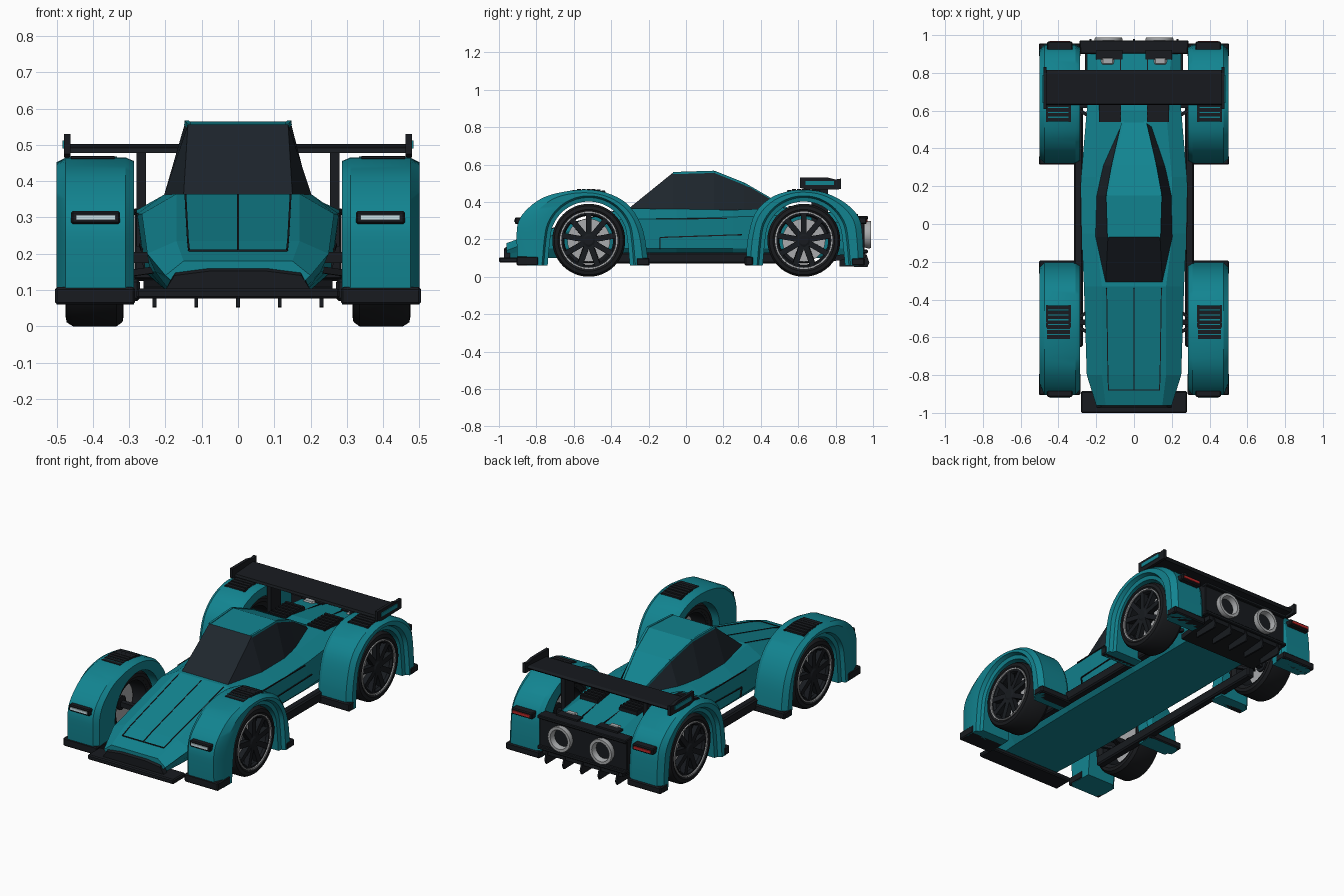
import bpy, bmesh
from math import sin, cos, pi, radians
from mathutils import Vector, Matrix

if "Cube" in bpy.data.objects:
    bpy.data.objects.remove(bpy.data.objects["Cube"])


def mat(name, r, g, b):
    m = bpy.data.materials.new(name)
    m.diffuse_color = (r, g, b, 1)
    m.use_nodes = True
    m.node_tree.nodes["Principled BSDF"].inputs["Base Color"].default_value = m.diffuse_color
    return m


TEAL = mat("teal_paint", 0.006, 0.23, 0.28)
BLACK = mat("black_trim", 0.009, 0.011, 0.014)
GLASS = mat("dark_glass", 0.013, 0.019, 0.026)
RUBBER = mat("rubber", 0.01, 0.011, 0.013)
SILVER = mat("silver", 0.4, 0.41, 0.42)
WHITE = mat("lamp_white", 0.6, 0.75, 0.8)
RED = mat("lamp_red", 0.5, 0.02, 0.02)


def finish(bm, name, *mats, mirror=False, smooth=None, bevel=0):
    bmesh.ops.recalc_face_normals(bm, faces=bm.faces)
    me = bpy.data.meshes.new(name)
    bm.to_mesh(me)
    bm.free()
    for m in mats:
        me.materials.append(m)
    if smooth:
        me.shade_smooth()
        me.set_sharp_from_angle(angle=radians(smooth))
    ob = bpy.data.objects.new(name, me)
    bpy.context.collection.objects.link(ob)
    if bevel:
        b = ob.modifiers.new("bevel", 'BEVEL')
        b.width, b.segments = bevel, 1
    if mirror:
        ob.modifiers.new("mirror", 'MIRROR').use_mirror_merge = False


def add_box(bm, x0, x1, y0, y1, z0, z1):
    m = Matrix.Translation(((x0 + x1) / 2, (y0 + y1) / 2, (z0 + z1) / 2)) @ Matrix.Diagonal((x1 - x0, y1 - y0, z1 - z0, 1))
    bmesh.ops.create_cube(bm, size=1, matrix=m)


def add_bar(bm, p, q, w, d=None):
    p, q = Vector(p), Vector(q)
    m = Matrix.Translation((p + q) / 2) @ (q - p).to_track_quat('Z', 'Y').to_matrix().to_4x4()
    bmesh.ops.create_cube(bm, size=1, matrix=m @ Matrix.Diagonal((w, d or w, (q - p).length, 1)))


def add_loft(bm, rings, caps=True):
    vs = [[bm.verts.new(p) for p in r] for r in rings]
    n = len(vs[0])
    for a, b in zip(vs, vs[1:]):
        for i in range(n):
            bm.faces.new((a[i], a[(i + 1) % n], b[(i + 1) % n], b[i]))
    if caps:
        bm.faces.new(vs[0])
        bm.faces.new(vs[-1])


def add_lathe(bm, prof, c, axis='x', n=40, caps=True):
    ang = [2 * pi * i / n for i in range(n)]
    add_loft(bm, [[(t, c[0] + r * cos(a), c[1] + r * sin(a)) if axis == 'x'
                   else (c[0] + r * cos(a), t, c[1] + r * sin(a)) for a in ang] for t, r in prof], caps)


def box(name, m, *b, mirror=False, bevel=0):
    bm = bmesh.new()
    add_box(bm, *b)
    finish(bm, name, m, mirror=mirror, bevel=bevel)


def curve(pts, steps=4):
    # Catmull-Rom smoothing of a profile
    v = [Vector(p) for p in pts]
    v = [v[0]] + v + [v[-1]]
    out = []
    for a, b, c, d in zip(v, v[1:], v[2:], v[3:]):
        for k in range(steps):
            t = k / steps
            out.append(0.5 * (2 * b + (c - a) * t + (2 * a - 5 * b + 4 * c - d) * t * t + (3 * b - a - 3 * c + d) * t ** 3))
    return out + [v[-1]]


# central body: y, floor half-width, flank x and z, deck x and z
bm = bmesh.new()
for_sections = [(-.96, .18, .20, .14, .15, .18), (-.80, .19, .25, .20, .17, .235),
                (-.33, .20, .265, .31, .17, .365), (-.05, .20, .278, .31, .205, .362),
                (.25, .20, .28, .32, .20, .357), (.60, .20, .25, .33, .17, .37), (.92, .20, .25, .27, .2, .32)]
rings = []
for y, xb, xm, zm, xt, zt in for_sections:
    half = [(xb, .1), (xm - .022, min(.15, zm - .02)), (xm, zm), (xt, zt)]
    rings.append([(x, y, z) for x, z in half] + [(-x, y, z) for x, z in reversed(half)])
add_loft(bm, rings)
finish(bm, "body", TEAL)

# cabin: glass sides and windscreen, painted roof
bm = bmesh.new()
add_loft(bm, [[(-xb, y, .35), (-xt, y, zt), (xt, y, zt), (xb, y, .35)] for y, xb, xt, zt in [
    (-.31, .155, .15, .362), (-.07, .207, .138, .556), (.15, .20, .145, .564),
    (.31, .165, .115, .50), (.54, .09, .06, .366)]])
bm.normal_update()
for f in bm.faces:
    c = f.calc_center_median()
    f.material_index = 1 if abs(c.x) < .01 and c.y > -.06 else 0
finish(bm, "cabin", GLASS, TEAL)
bm = bmesh.new()
for a, b in [((.135, -.07, .554), (.142, .15, .561)), ((.142, .15, .561), (.113, .31, .497)),
             ((.113, .31, .497), (.06, .54, .364))]:
    add_bar(bm, a, b, .012)
finish(bm, "roof_rails", TEAL, mirror=True)

# panel gaps on bonnet and rear deck, side grooves
bm = bmesh.new()
add_bar(bm, (0, -.88, .209), (0, -.80, .235), .005)
add_bar(bm, (0, -.80, .235), (0, -.34, .362), .005)
for a, b in [((.135, -.88, .209), (.138, -.80, .235)), ((.138, -.80, .235), (.145, -.34, .362)),
             ((0, -.88, .209), (.135, -.88, .209)), ((.08, .55, .368), (.07, .88, .33))]:
    add_bar(bm, a, b, .005)
for a, b in [((.277, -.16, .308), (.282, .22, .312)), ((.257, -.14, .15), (.265, -.14, .21)),
             ((.265, -.14, .21), (.27, .3, .225))]:
    add_bar(bm, a, b, .006)
finish(bm, "panel_gaps", BLACK, mirror=True)

# nose: mouth, splitter
bm = bmesh.new()
add_loft(bm, [[(-.2, y, .1), (-xt, y, zt), (-.08, y, zt + .012), (.08, y, zt + .012), (xt, y, zt), (.2, y, .1)]
              for y, xt, zt in [(-.972, .175, .14), (-.94, .17, .16)]])
finish(bm, "nose_mouth", BLACK)
box("front_splitter", BLACK, -.28, .28, -1, -.885, .076, .104, bevel=.006)

# side sills and axle arms
box("side_sill", BLACK, .27, .318, -.65, .66, .07, .13, mirror=True, bevel=.008)
bm = bmesh.new()
for cy in (-.52, .63):
    add_bar(bm, (.18, cy, .19), (.40, cy, .19), .03)
    for s in (-.08, .08):
        add_bar(bm, (.2, cy + s, .16), (.34, cy, .14), .018)
finish(bm, "suspension", BLACK, mirror=True)

FRONT = [(-.90, .06), (-.905, .18), (-.90, .28), (-.86, .35), (-.77, .42), (-.65, .455), (-.52, .465),
         (-.40, .44), (-.30, .375), (-.23, .25), (-.2, .06)]
REAR = [(.32, .06), (.33, .2), (.37, .34), (.45, .42), (.54, .455), (.63, .465), (.74, .45),
        (.85, .395), (.925, .315), (.945, .2), (.95, .06)]
for end, cy, prof in (("front", -.52, FRONT), ("rear", .63, REAR)):
    # wheel arch fender with recessed lip around the opening
    def opening(r, foot):
        return curve([(cy - foot, .06)] + [(cy - r * cos(pi * i / 8), .195 + r * sin(pi * i / 8)) for i in range(9)] + [(cy + foot, .06)])
    bm = bmesh.new()
    rings = []
    for a, l, o in zip(opening(.207, .22), opening(.238, .25), curve(prof)):
        rings.append([(.31, *o), (.475, *o), (.5, *l.lerp(o, .6)), (.5, *l), (.478, *l.lerp(a, .3)), (.472, *a),
                      (.29, *a), (.286, *a.lerp(o, .85))])
    add_loft(bm, rings)
    finish(bm, end + "_fender", TEAL, mirror=True, smooth=28)

    # black skirts at the fender feet
    y0, y1 = prof[0][0], prof[-1][0]
    bm = bmesh.new()
    add_box(bm, .284, .504, y0 - .006, cy - .27, .06, .108)
    add_box(bm, .284, .504, cy + .255, y1 + .006, .06, .1)
    finish(bm, end + "_fender_skirts", BLACK, mirror=True, bevel=.006)

    # louvred vent following the fender top
    v0 = -.61 if end == "front" else .54
    bm = bmesh.new()
    for k in range(7):
        y = v0 + .012 + k * .026
        z = .462 - 1.2 * (y - cy + .01) ** 2
        add_bar(bm, (.34, y, z), (.46, y, z), .02, .016)
    for x in (.34, .46):
        for p, q in ((v0, v0 + .09), (v0 + .09, v0 + .18)):
            zp, zq = (.462 - 1.2 * (y - cy + .01) ** 2 for y in (p, q))
            add_bar(bm, (x, p, zp), (x, q, zq), .012)
    finish(bm, end + "_fender_vent", BLACK, mirror=True)

    # lamps
    s, ly = (-1, -.90) if end == "front" else (1, .95)
    ya, yb = sorted((ly - s * .04, ly + s * .015))
    box(end + "_lamp_frame", BLACK, .325, .46, ya, yb, .282, .318, mirror=True, bevel=.005)
    box(end + "_lamp", WHITE if s < 0 else RED, .338, .447, ly + s * .01 - .01, ly + s * .01 + .01, .293, .307, mirror=True)

    # wheel: tyre, rim, spokes, brake disc
    c = (cy, .195)
    for part, m, lathe in (
            ("_tyre", RUBBER, [(.325, .15), (.315, .165), (.318, .183), (.335, .195), (.455, .195), (.472, .184), (.476, .165), (.466, .15), (.325, .15)]),
            ("_rim_lip", SILVER, [(.465, .155), (.475, .154), (.475, .147), (.465, .146), (.465, .155)]),
            ("_rim", BLACK, [(.325, .152), (.468, .152), (.468, .138), (.455, .13), (.33, .14), (.325, .152)]),
            ("_brake_disc", SILVER, [(.40, .03), (.40, .115), (.415, .115), (.415, .03), (.40, .03)])):
        bm = bmesh.new()
        add_lathe(bm, lathe, c, n=48, caps=False)
        finish(bm, end + part, m, mirror=True, smooth=35)
    bm = bmesh.new()
    for k in range(9):
        a = pi / 2 + 2 * pi * k / 9
        add_bar(bm, (.452, cy + .02 * cos(a), .195 + .02 * sin(a)), (.456, cy + .14 * cos(a), .195 + .14 * sin(a)), .03)
    add_lathe(bm, [(.39, .04), (.465, .04), (.472, .024), (.472, .012)], c, n=20)
    finish(bm, end + "_spokes", BLACK, mirror=True)

# rear deck vents
bm = bmesh.new()
add_box(bm, .07, .185, .54, .72, .34, .371)
add_box(bm, .06, .2, .87, .92, .31, .335)
for k in range(6):
    add_bar(bm, (.07, .555 + k * .03, .37), (.185, .555 + k * .03, .37), .016)
finish(bm, "deck_vents", BLACK, mirror=True)
box("deck_brackets", SILVER, .105, .175, .84, .885, .31, .338, mirror=True, bevel=.01)

# rear wing
bm = bmesh.new()
add_loft(bm, [[(x, .63, .478), (x, .635, .492), (x, .80, .503), (x, .815, .495), (x, .80, .482)] for x in (-.47, .47)])
finish(bm, "rear_wing", BLACK)
bm = bmesh.new()
add_loft(bm, [[(x, .61, .475), (x, .61, .53), (x, .76, .53), (x, .80, .52), (x, .83, .525), (x, .83, .468), (x, .65, .465)] for x in (.462, .48)])
finish(bm, "wing_endplates", BLACK, mirror=True)
box("endplate_inlays", TEAL, .475, .484, .64, .79, .49, .512, mirror=True)
box("wing_posts", BLACK, .254, .28, .67, .76, .22, .485, mirror=True)

# tail panel and exhausts
bm = bmesh.new()
add_box(bm, -.285, .285, .90, .955, .13, .325)
for z in (.135, .315):
    add_box(bm, -.288, .288, .93, .972, z - .01, z + .01)
finish(bm, "tail_panel", BLACK, bevel=.004)
bm = bmesh.new()
add_lathe(bm, [(.93, .062), (.975, .074), (.988, .072), (.988, .056), (.955, .05), (.93, .062)], (.135, .225), 'y', 32, False)
finish(bm, "exhaust_rings", SILVER, mirror=True, smooth=35)

# diffuser with tapering fins
bm = bmesh.new()
add_loft(bm, [[(-.26, y, z), (-.26, y, z + .03), (.26, y, z + .03), (.26, y, z)] for y, z in [(.72, .078), (.96, .10)]])
for x in (-.23, -.115, 0, .115, .23):
    add_loft(bm, [[(t, .82, .055), (t, .97, .052), (t, .98, .075), (t, .965, .12), (t, .82, .1)] for t in (x - .005, x + .005)])
finish(bm, "diffuser", BLACK)
